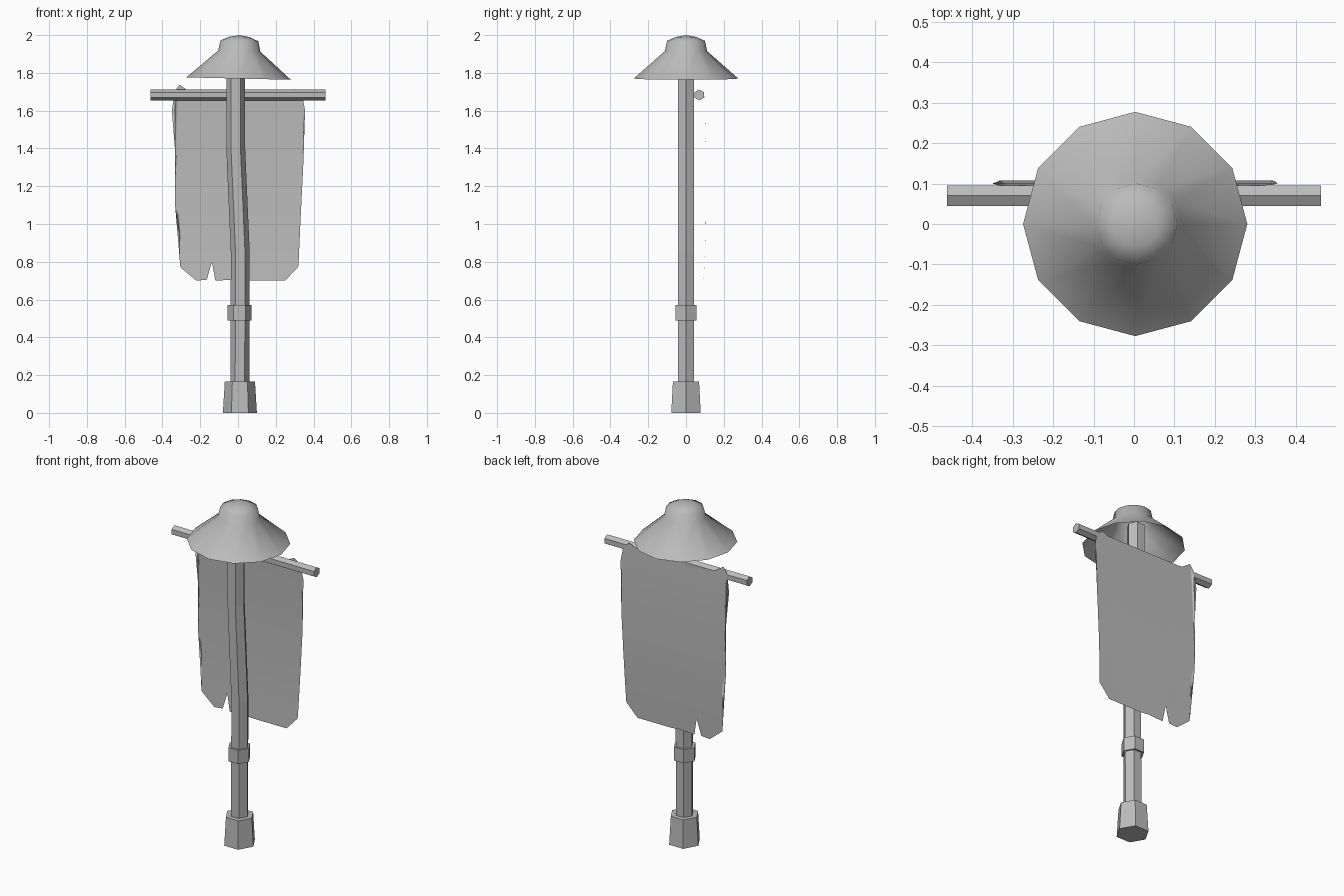
import bpy, bmesh, math
from mathutils import Vector, Matrix

cube = bpy.data.objects.get("Cube")
if cube:
    bpy.data.objects.remove(cube, do_unlink=True)

grey = bpy.data.materials.new("plain grey")
grey.use_nodes = True
colour = (0.5, 0.5, 0.5, 1)
grey.diffuse_color = colour
grey.node_tree.nodes["Principled BSDF"].inputs["Base Color"].default_value = colour


def finish(name, bm, smooth=False, solid=True):
    if solid:
        bmesh.ops.recalc_face_normals(bm, faces=bm.faces[:])
    mesh = bpy.data.meshes.new(name)
    bm.to_mesh(mesh)
    bm.free()
    mesh.materials.append(grey)
    for poly in mesh.polygons:
        poly.use_smooth = smooth
    obj = bpy.data.objects.new(name, mesh)
    bpy.context.collection.objects.link(obj)
    return obj


def lathe(name, sections, sides=6, caps=True, smooth=False, tip=None):
    """Loft regular rings given as (centre x, z, radius)."""
    bm = bmesh.new()
    rings = []
    for cx, z, r in sections:
        angles = [math.tau * i / sides for i in range(sides)]
        rings.append([bm.verts.new((cx + r * math.cos(a), r * math.sin(a), z)) for a in angles])
    for low, high in zip(rings, rings[1:]):
        for i in range(sides):
            j = (i + 1) % sides
            bm.faces.new((low[i], low[j], high[j], high[i]))
    if caps:
        bm.faces.new(rings[0][::-1])
        bm.faces.new(rings[-1])
    if tip:
        apex = bm.verts.new(tip)
        for i in range(sides):
            bm.faces.new((rings[-1][i], rings[-1][(i + 1) % sides], apex))
    return finish(name, bm, smooth, solid=caps)


# Bent hexagonal post with its foot and collar
lathe("post", [(0.01, 0.1, 0.05), (0.012, 0.85, 0.05), (-0.012, 1.4, 0.05), (-0.012, 1.9, 0.05)])
lathe("post_foot", [(0.01, 0, 0.09), (0.01, 0.165, 0.08)])
lathe("post_collar", [(0.008, 0.49, 0.063), (0.008, 0.57, 0.063)])

# Open, slightly tilted conical hat
hat = lathe("hat", [(0.003, 1.77, 0.277), (0.003, 1.915, 0.112), (0.003, 1.97, 0.1), (0.003, 1.99, 0.055)],
            sides=12, caps=False, smooth=True, tip=(0.003, 0, 2.0))
pivot = Vector((0, 0, 1.77))
hat.data.transform(Matrix.Translation(pivot) @ Matrix.Rotation(math.radians(1.3), 4, "Y")
                   @ Matrix.Translation(-pivot))

# Crossbar behind the post
bar = lathe("crossbar", [(0, -0.4625, 0.029), (0, 0.4625, 0.029)])
bar.data.transform(Matrix.Translation((0, 0.07, 1.683)) @ Matrix.Rotation(math.pi / 2, 4, "Y"))

# Ragged hanging cloth, bowed gently away from the post
outline = [(-0.31, 1.738), (-0.256, 1.7), (-0.166, 1.662), (-0.12, 1.678), (0.09, 1.69),
           (0.172, 1.648), (0.225, 1.68), (0.3, 1.714), (0.34, 1.685), (0.355, 1.6),
           (0.345, 1.5), (0.345, 1.3), (0.33, 1.0), (0.32, 0.775), (0.25, 0.7),
           (0.03, 0.7), (0.01, 0.745), (-0.025, 0.705), (-0.12, 0.7), (-0.138, 0.8),
           (-0.165, 0.705), (-0.22, 0.7), (-0.305, 0.77), (-0.3, 0.85), (-0.333, 1.1),
           (-0.33, 1.35), (-0.35, 1.6), (-0.335, 1.7)]
bm = bmesh.new()
bm.faces.new([bm.verts.new((x, 0, z)) for x, z in outline])
bmesh.ops.triangulate(bm, faces=bm.faces[:])
for z in (0.85, 1.05, 1.25, 1.45, 1.6):
    bmesh.ops.bisect_plane(bm, geom=bm.verts[:] + bm.edges[:] + bm.faces[:],
                           plane_co=(0, 0, z), plane_no=(0, 0, 1))
for v in bm.verts:
    v.co.y = 0.107 - 0.05 * (v.co.z - 1.22) ** 2
finish("cloth", bm, smooth=True)
